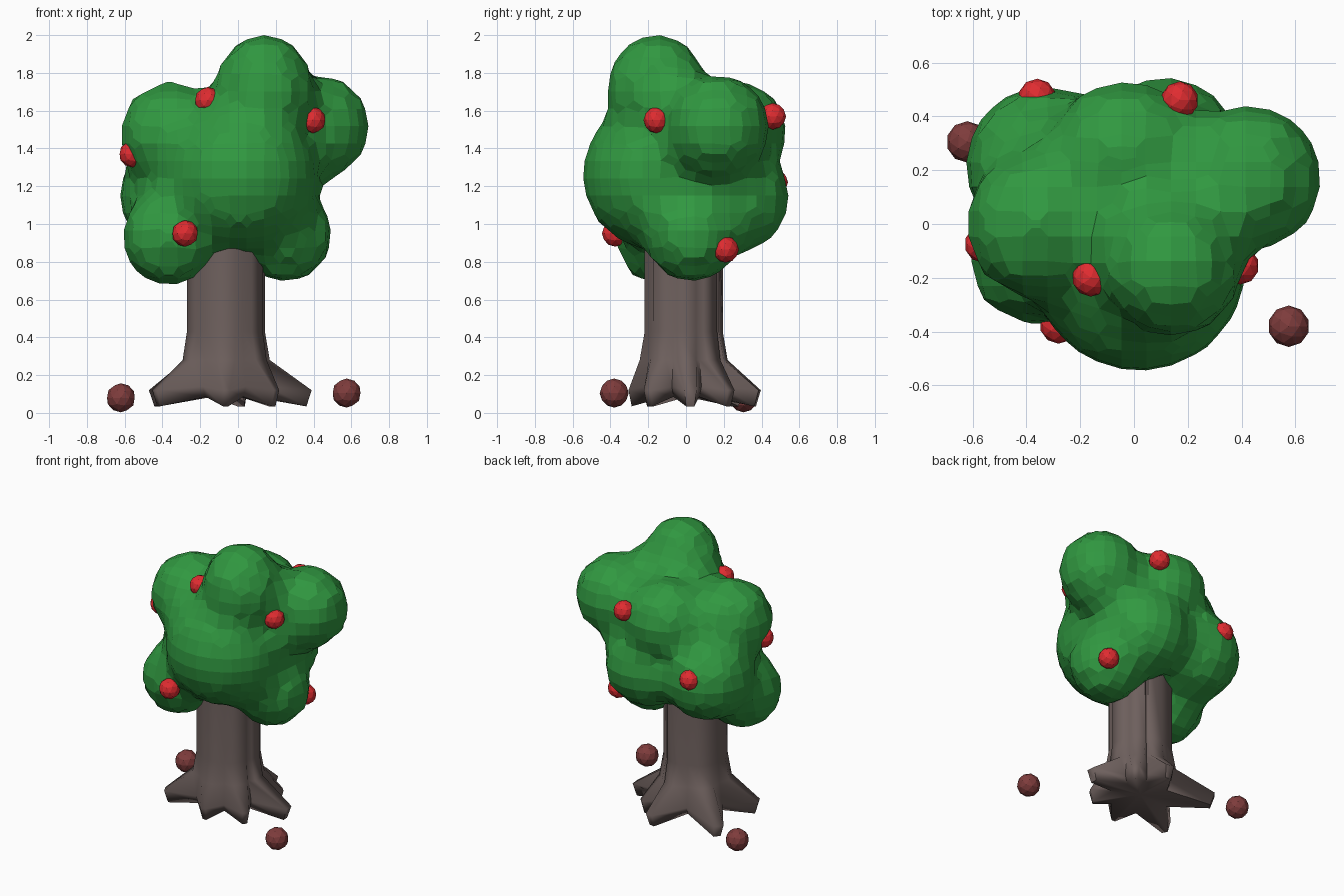
import bpy, bmesh, math
from mathutils import Vector

if "Cube" in bpy.data.objects:
    bpy.data.objects.remove(bpy.data.objects["Cube"])


def material(name, rgb):
    m = bpy.data.materials.new(name)
    m.diffuse_color = (*rgb, 1)
    m.use_nodes = True
    m.node_tree.nodes["Principled BSDF"].inputs["Base Color"].default_value = m.diffuse_color
    return m


LEAF = material("leaf green", (0.03, 0.315, 0.052))
BARK = material("bark brown", (0.155, 0.117, 0.11))
RED = material("fruit red", (0.74, 0.025, 0.03))
DARK = material("fallen fruit red", (0.21, 0.045, 0.045))


def make_object(name, bm, mat):
    bmesh.ops.recalc_face_normals(bm, faces=bm.faces)
    me = bpy.data.meshes.new(name)
    bm.to_mesh(me)
    bm.free()
    me.materials.append(mat)
    ob = bpy.data.objects.new(name, me)
    bpy.context.collection.objects.link(ob)
    return ob


# Foliage: overlapping blobs, fused and remeshed into one low-poly crown
blobs = [
    ((0.02, -0.15, 1.26), (0.39, 0.39, 0.39)),    # big front
    ((0.14, -0.155, 1.70), (0.25, 0.255, 0.30)),  # top
    ((0.425, 0.17, 1.515), (0.265, 0.265, 0.265)),  # upper right
    ((-0.355, 0.0, 1.475), (0.265, 0.27, 0.27)),  # upper left
    ((-0.33, 0.215, 1.15), (0.29, 0.29, 0.29)),   # back left
    ((-0.365, -0.125, 0.93), (0.24, 0.245, 0.25)),  # lower left
    ((0.25, 0.03, 0.945), (0.24, 0.24, 0.245)),   # lower right
    ((-0.03, 0.255, 1.49), (0.28, 0.27, 0.26)),   # upper back
    ((0.11, 0.265, 1.14), (0.28, 0.275, 0.28)),   # lower back
    ((0.0, 0.1, 1.3), (0.30, 0.30, 0.31)),        # core
    ((0.14, -0.16, 1.56), (0.20, 0.235, 0.2)),    # fillers between blobs
    ((0.03, 0.22, 1.32), (0.24, 0.24, 0.2)),
    ((-0.34, 0.11, 1.31), (0.24, 0.24, 0.2)),
    ((0.19, 0.15, 1.05), (0.21, 0.22, 0.21)),
]
GROW = 0.012  # makes up for the shrinking of the remesh
bm = bmesh.new()
for centre, size in blobs:
    ball = bmesh.ops.create_icosphere(bm, subdivisions=4, radius=1)["verts"]
    for v in ball:
        v.co = Vector([c + d * (s + GROW) for c, d, s in zip(centre, v.co, size)])
crown = make_object("foliage", bm, LEAF)
for kind, size in (("fine", 0.02), ("coarse", 0.092)):
    mod = crown.modifiers.new(kind, 'REMESH')
    mod.mode = 'VOXEL'
    mod.voxel_size = size
bpy.context.view_layer.objects.active = crown
for mod in list(crown.modifiers):
    bpy.ops.object.modifier_apply(modifier=mod.name)
for p in crown.data.polygons:
    p.use_smooth = False

# Trunk: fluted rings flaring into seven roots (angle, reach)
roots = [(5, 0.455), (45, 0.36), (78, 0.415), (143, 0.485), (206, 0.42), (270, 0.29), (325, 0.33)]
# peak z, peak radius (None = root reach times scale), scale, valley z, valley radius, half angle
rings = [
    (1.15, 0.21, 0, 1.15, 0.19, 14),
    (0.43, 0.21, 0, 0.43, 0.195, 14),
    (0.28, 0.235, 0, 0.28, 0.205, 12),
    (0.12, None, 1.0, 0.14, 0.23, 4),
    (0.035, None, 0.94, 0.085, 0.20, 3),
]
CX, CY = -0.065, -0.015


def polar(bm, deg, r, z):
    a = math.radians(deg)
    return bm.verts.new((CX + r * math.cos(a), CY + r * math.sin(a), z))


bm = bmesh.new()
loops = []
for pz, pr, scale, vz, vr, half in rings:
    loop = []
    for i, (ang, reach) in enumerate(roots):
        r = pr or reach * scale
        nxt = roots[(i + 1) % len(roots)][0]
        if nxt < ang:
            nxt += 360
        loop += [polar(bm, ang - half, r, pz), polar(bm, ang + half, r, pz),
                 polar(bm, (ang + nxt) / 2, vr, vz)]
    loops.append(loop)
n = len(loops[0])
for a, b in zip(loops, loops[1:]):
    for i in range(n):
        j = (i + 1) % n
        bm.faces.new((a[i], a[j], b[j], b[i]))
bm.faces.new(loops[0])
hub = bm.verts.new((CX, CY, 0.11))
for i in range(n):
    bm.faces.new((loops[-1][i], loops[-1][(i + 1) % n], hub))
trunk = make_object("trunk", bm, BARK)
bpy.ops.object.select_all(action='DESELECT')
trunk.select_set(True)
bpy.context.view_layer.objects.active = trunk
bpy.ops.object.shade_smooth_by_angle(angle=math.radians(75))


# Fruit: on the crown and fallen on the ground
def fruit(name, centre, r, mat):
    bm = bmesh.new()
    bmesh.ops.create_icosphere(bm, subdivisions=2, radius=r)
    bmesh.ops.translate(bm, verts=bm.verts, vec=centre)
    make_object(name, bm, mat)


for c in [(-0.16, -0.2, 1.655), (0.395, -0.155, 1.55), (-0.56, -0.075, 1.37),
          (-0.28, -0.375, 0.95), (0.39, 0.21, 0.865), (0.17, 0.46, 1.57), (-0.36, 0.47, 1.22)]:
    fruit("fruit", c, 0.07, RED)
fruit("fallen_fruit", (0.575, -0.38, 0.105), 0.077, DARK)
fruit("fallen_fruit", (-0.62, 0.305, 0.08), 0.077, DARK)
